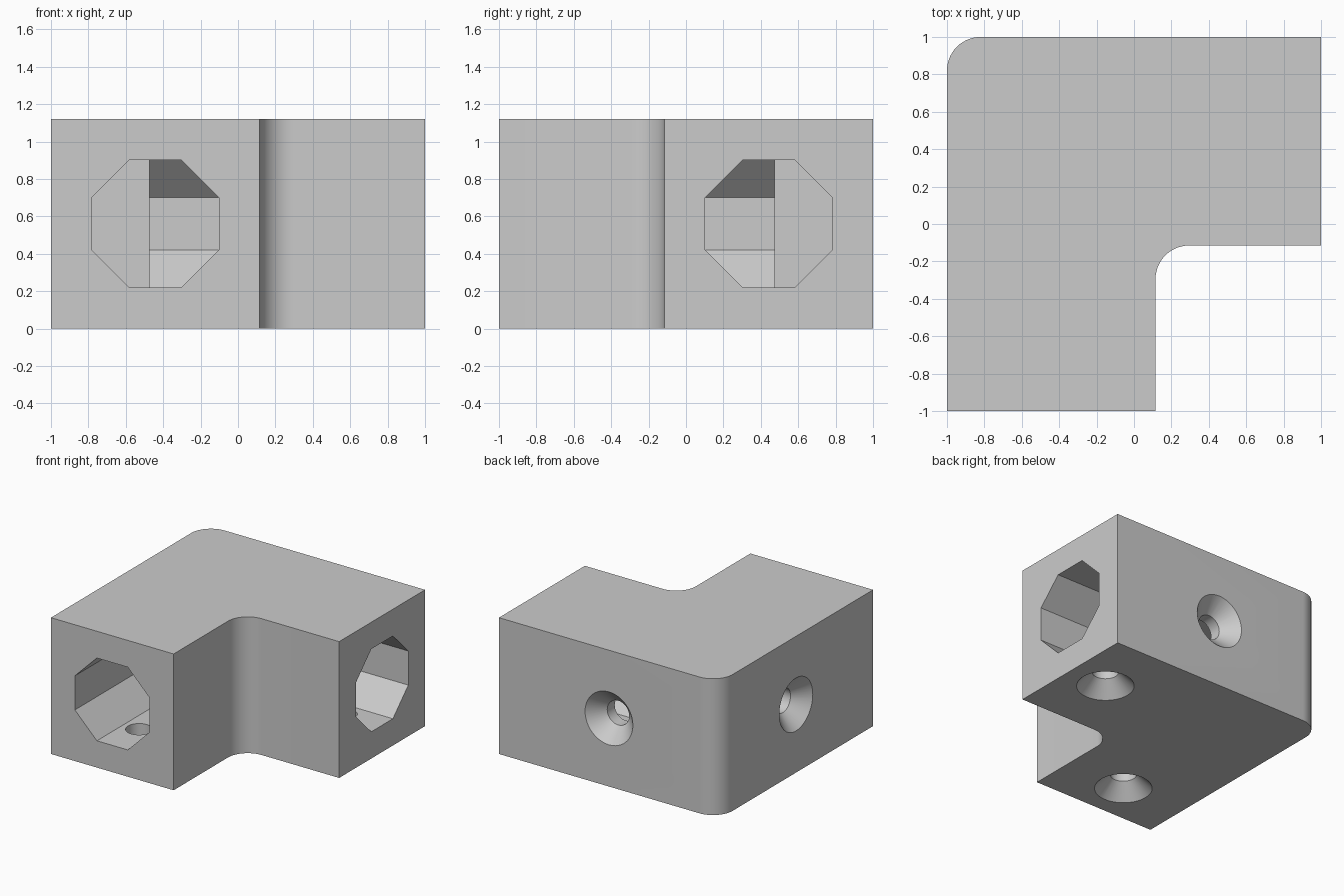
import bpy, bmesh, math
from mathutils import Matrix, Vector

if "Cube" in bpy.data.objects:
    bpy.data.objects.remove(bpy.data.objects["Cube"])

HEIGHT = 1.12
INNER = 0.115                # inside faces of the two legs
MID = (INNER - 1) / 2        # centre line of each leg
FILLET = 0.18

grey = bpy.data.materials.new("plain grey")
grey.use_nodes = True
grey.diffuse_color = (0.6, 0.6, 0.6, 1)
grey.node_tree.nodes["Principled BSDF"].inputs["Base Color"].default_value = grey.diffuse_color


def loft(name, rings, matrix=Matrix()):
    """Closed solid through a row of matching rings."""
    bm = bmesh.new()
    loops = [[bm.verts.new(matrix @ Vector(p)) for p in ring] for ring in rings]
    bm.faces.new(loops[0])
    bm.faces.new(loops[-1])
    n = len(loops[0])
    for a, b in zip(loops, loops[1:]):
        for i in range(n):
            bm.faces.new((a[i], a[(i + 1) % n], b[(i + 1) % n], b[i]))
    bmesh.ops.recalc_face_normals(bm, faces=bm.faces)
    mesh = bpy.data.meshes.new(name)
    bm.to_mesh(mesh)
    bm.free()
    mesh.materials.append(grey)
    obj = bpy.data.objects.new(name, mesh)
    bpy.context.collection.objects.link(obj)
    return obj


def arc(cx, cy, start, end, steps=14):
    angles = [math.radians(start + (end - start) * i / steps) for i in range(steps + 1)]
    return [(cx + FILLET * math.cos(a), cy + FILLET * math.sin(a)) for a in angles]


def countersink(position, direction):
    """Cone opening at the surface, narrowing to a straight bore."""
    turn = Vector(direction).to_track_quat('Z', 'Y').to_matrix().to_4x4()
    rings = [[(r * math.cos(math.tau * i / 48), r * math.sin(math.tau * i / 48), d)
              for i in range(48)]
             for d, r in ((-0.02, 0.237), (0.12, 0.1), (0.32, 0.1))]
    return loft("screw_cutter", rings, Matrix.Translation(position) @ turn)


# L-shaped body with a rounded outer corner and a filleted inner corner
outline = [(-1, -1), (INNER, -1)]
outline += arc(INNER + FILLET, -INNER - FILLET, 180, 90)
outline += [(1, -INNER), (1, 1)]
outline += arc(FILLET - 1, 1 - FILLET, 90, 180)
body = loft("corner_bracket", [[(x, y, z) for x, y in outline] for z in (0, HEIGHT)])

# Octagonal channels, mirrored across the diagonal, each with a flat end
half, flat = 0.34, 0.14
octagon = [(half, flat), (flat, half), (-flat, half), (-half, flat),
           (-half, -flat), (-flat, -half), (flat, -half), (half, -flat)]
front_ring = [[(MID + u, y, HEIGHT / 2 + v) for u, v in octagon] for y in (-1.1, 0.473)]
side_ring = [[(-y, -x, z) for x, y, z in ring] for ring in front_ring]
cutters = [loft("channel_cutter", rings) for rings in (front_ring, side_ring)]

# Countersunk screw holes: one in each outer wall, one under each leg
cutters += [
    countersink((0, 1, HEIGHT / 2), (0, -1, 0)),
    countersink((-1, 0, HEIGHT / 2), (1, 0, 0)),
    countersink((-MID + 0.21, -MID, 0), (0, 0, 1)),
    countersink((MID, MID - 0.21, 0), (0, 0, 1)),
]

for cutter in cutters:
    cutter.hide_render = True
    cut = body.modifiers.new("cut", 'BOOLEAN')
    cut.operation = 'DIFFERENCE'
    cut.solver = 'EXACT'
    cut.object = cutter

# Bake the cuts, then drop the helpers
graph = bpy.context.evaluated_depsgraph_get()
baked = bpy.data.meshes.new_from_object(body.evaluated_get(graph))
body.modifiers.clear()
body.data = baked
for cutter in cutters:
    bpy.data.objects.remove(cutter)

bpy.ops.object.select_all(action='DESELECT')
body.select_set(True)
bpy.context.view_layer.objects.active = body
bpy.ops.object.shade_smooth_by_angle(angle=math.radians(30))
